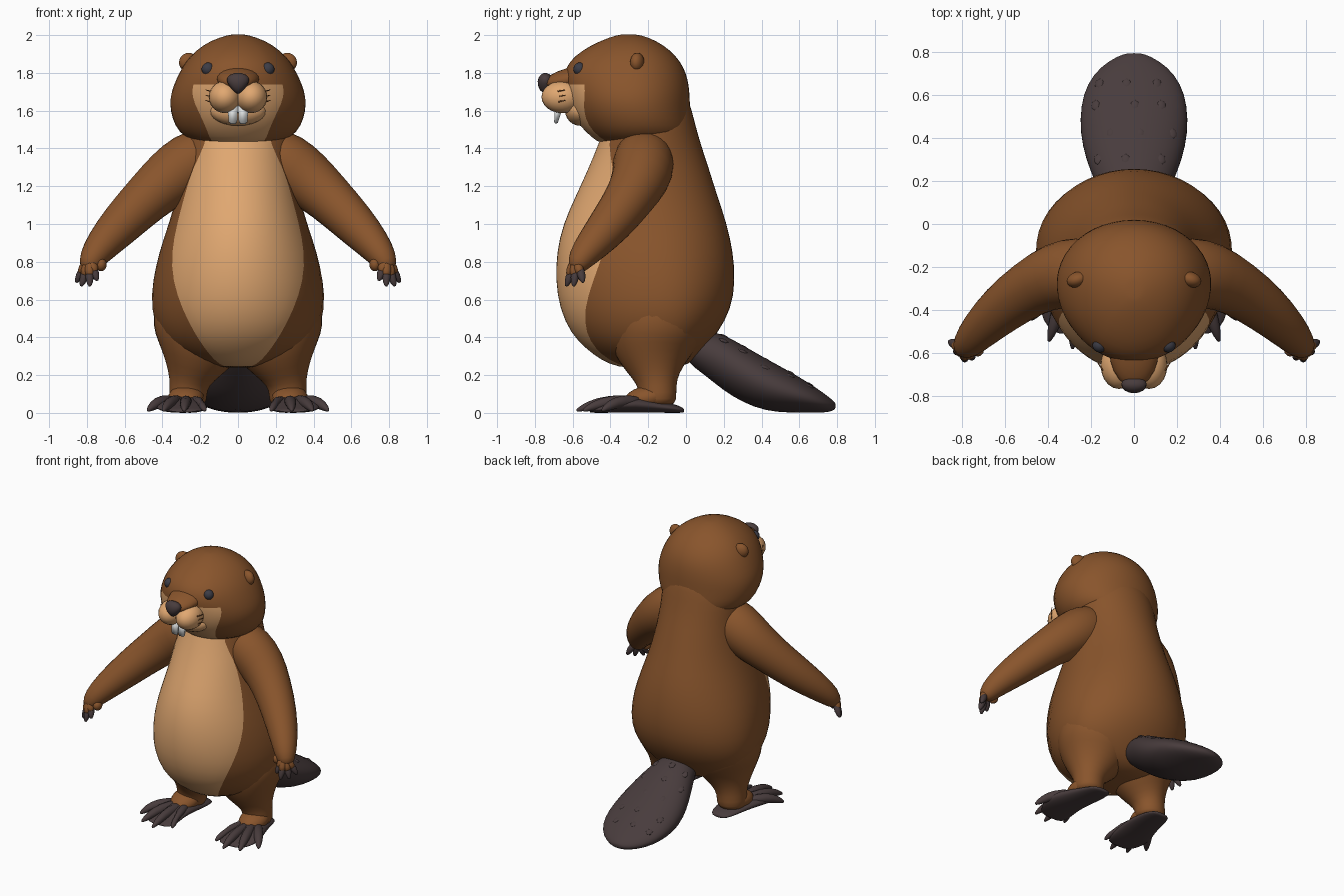
import bpy, bmesh, math, random
from mathutils import Vector

cube = bpy.data.objects.get("Cube")
if cube:
    bpy.data.objects.remove(cube)


def material(name, rgb, rough=0.8):
    m = bpy.data.materials.new(name)
    m.use_nodes = True
    m.diffuse_color = (*rgb, 1)
    node = m.node_tree.nodes["Principled BSDF"]
    node.inputs["Base Color"].default_value = (*rgb, 1)
    node.inputs["Roughness"].default_value = rough
    return m


BROWN = material("brown fur", (0.25, 0.09, 0.025))
CREAM = material("cream fur", (0.75, 0.39, 0.165))
DARK = material("dark skin", (0.065, 0.045, 0.046))
EYE = material("eye grey", (0.045, 0.045, 0.06))
TOOTH = material("tooth white", (0.72, 0.74, 0.74))


def finish(name, bm, mats, subdiv=0):
    bmesh.ops.recalc_face_normals(bm, faces=bm.faces)
    for f in bm.faces:
        f.smooth = True
    mesh = bpy.data.meshes.new(name)
    bm.to_mesh(mesh)
    bm.free()
    ob = bpy.data.objects.new(name, mesh)
    bpy.context.collection.objects.link(ob)
    for m in mats:
        mesh.materials.append(m)
    if subdiv:
        ob.modifiers.new("smooth", 'SUBSURF').levels = subdiv
        ob.modifiers["smooth"].render_levels = subdiv
    return ob


def loft(name, rings, mats, rule=None, subdiv=1):
    """Skin closed rings of points; rule(column, ring) picks the material."""
    bm = bmesh.new()
    rows = [[bm.verts.new(p) for p in ring] for ring in rings]
    n = len(rows[0])
    for i in range(len(rows) - 1):
        for j in range(n):
            k = (j + 1) % n
            f = bm.faces.new((rows[i][j], rows[i][k], rows[i + 1][k], rows[i + 1][j]))
            if rule:
                f.material_index = rule(j, i)
    for row in (rows[0], rows[-1]):
        mid = bm.verts.new(sum((v.co for v in row), Vector()) / n)
        for j in range(n):
            bm.faces.new((row[j], row[(j + 1) % n], mid))
    return finish(name, bm, mats, subdiv)


def tube(name, path, mat, s=1, sides=10, subdiv=1):
    """Tapering limb through (x, y, z, radius) points, mirrored by s."""
    pts = [Vector((x * s, y, z)) for x, y, z, r in path]
    rings = []
    for i, p in enumerate(pts):
        d = (pts[min(i + 1, len(pts) - 1)] - pts[max(i - 1, 0)]).normalized()
        u = d.cross(Vector((0.3 * s, 1, 0.1))).normalized()
        v = d.cross(u)
        rings.append([p + path[i][3] * (u * math.cos(a) + v * math.sin(a))
                      for a in (math.tau * k / sides for k in range(sides))])
    return loft(name, rings, [mat], subdiv=subdiv)


def ball(name, loc, size, mat, rot=(0, 0, 0), seg=20):
    bm = bmesh.new()
    bmesh.ops.create_uvsphere(bm, u_segments=seg, v_segments=seg // 2 + 2, radius=1)
    ob = finish(name, bm, [mat])
    ob.location, ob.scale, ob.rotation_euler = loc, size, rot
    return ob


FRONT, BACK = 5, 9   # columns per side inside and outside the cream patch


def fur_ring(z, rx, yc, yf, yb, w):
    """Egg-shaped section whose columns follow the patch half-width w."""
    a = math.asin(min(w / rx, 0.95))
    half = [a * k / FRONT for k in range(FRONT)]
    half += [a + (math.pi - a) * k / BACK for k in range(BACK + 1)]
    angles = half + [-t for t in reversed(half[1:-1])]
    return [Vector((rx * math.sin(t), yc - math.cos(t) * ((yc - yf) if math.cos(t) > 0 else (yb - yc)), z))
            for t in angles]


COLS = 2 * (FRONT + BACK)


def in_patch(j):
    return j < FRONT or j >= COLS - FRONT


# Torso: height, half width, centre, front, back, patch half width
torso = [(.24, .12, -.15, -.36, -.02, .07), (.28, .27, -.14, -.45, .05, .12),
         (.34, .37, -.13, -.53, .10, .165), (.42, .43, -.12, -.61, .17, .22),
         (.55, .468, -.12, -.67, .245, .29), (.70, .458, -.13, -.693, .265, .345),
         (.85, .422, -.15, -.688, .253, .355), (1.0, .37, -.17, -.655, .22, .325),
         (1.15, .325, -.19, -.585, .168, .285), (1.3, .30, -.20, -.515, .122, .24),
         (1.42, .29, -.21, -.465, .082, .165), (1.54, .29, -.21, -.42, .048, .15),
         (1.66, .25, -.2, -.38, .02, .14), (1.74, .15, -.2, -.3, -.04, .1)]
loft("torso", [fur_ring(*r) for r in torso], [BROWN, CREAM], lambda j, i: int(in_patch(j)))

# Head with the cream lower face
head = [(1.42, .20, -.25, -.45, .0, .13), (1.46, .29, -.25, -.50, .035, .145),
        (1.52, .34, -.25, -.565, .033, .165), (1.6, .363, -.27, -.61, .024, .205),
        (1.67, .365, -.28, -.63, .024, .24), (1.74, .342, -.28, -.645, .017, .24),
        (1.80, .315, -.28, -.645, .003, .2), (1.86, .28, -.28, -.62, -.027, .18),
        (1.92, .225, -.28, -.55, -.08, .14), (1.97, .15, -.29, -.455, -.155, .1),
        (2.003, .05, -.3, -.36, -.24, .03)]
loft("head", [fur_ring(*r) for r in head], [BROWN, CREAM],
     lambda j, i: int(in_patch(j) and head[i + 1][0] < 1.75))

# Snout
ball("nose_bridge", (0, -.58, 1.775), (.115, .18, .06), BROWN, (.2, 0, 0))
ball("chin", (0, -.56, 1.6), (.15, .08, .08), CREAM)
bm = bmesh.new()
bmesh.ops.create_uvsphere(bm, u_segments=16, v_segments=10, radius=1)
for v in bm.verts:   # rounded triangle, wide at the top
    v.co.x *= 0.75 + 0.35 * v.co.z
nose = finish("nose", bm, [DARK])
nose.location, nose.scale, nose.rotation_euler = (0, -.742, 1.745), (.072, .043, .055), (.15, 0, 0)

# Tail: y, half width, bottom, top
tail = [(.0, .10, .27, .42), (.1, .14, .20, .445), (.2, .185, .115, .415), (.3, .225, .055, .36),
        (.42, .253, .008, .29), (.55, .25, .0, .22), (.65, .22, .0, .16),
        (.73, .158, .0, .105), (.78, .075, .01, .065), (.792, .03, .025, .05)]
loft("tail", [[Vector((hw * math.cos(a), y, (lo + hi) / 2 + (hi - lo) / 2 * math.sin(a)))
               for a in (math.tau * k / 24 for k in range(24))]
              for y, hw, lo, hi in tail], [DARK])

# Raised scales on the upper side of the tail
random.seed(4)
for i, (y, hw, lo, hi) in enumerate(tail[2:7]):
    for fx in (-.6, 0, .6):
        fx += random.uniform(-.2, .2)
        z = (lo + hi) / 2 + (hi - lo) / 2 * math.sqrt(1 - fx * fx) - .008
        ball(f"tail_scale_{i}_{fx:.1f}", (fx * hw, y, z), (.022, .028, .009), DARK,
             (-.4, fx * .5, 0), seg=6)

for s, side in ((1, "left"), (-1, "right")):
    # Face details
    ball(f"{side}_muzzle", (s * .07, -.655, 1.672), (.085, .11, .085), CREAM)
    ball(f"{side}_eye", (s * .158, -.563, 1.82), (.035, .033, .035), EYE, seg=16)
    ball(f"{side}_ear", (s * .262, -.258, 1.856), (.052, .036, .05), BROWN, (0, s * .5, s * -.3))
    for k in (0, 1, 2):
        z = 1.70 - .028 * k
        tube(f"{side}_whisker_{k}", [(.13, -.695, z, .004), (.15, -.67, z + .004, .004),
                                     (.17, -.64, z + .01, .002)], BROWN, s, 5, 0)

    # Front teeth, bevelled wedges
    bm = bmesh.new()
    bmesh.ops.create_cube(bm, size=1)
    for v in bm.verts:
        v.co = Vector((v.co.x * (.056 if v.co.z > 0 else .044), v.co.y * (.045 if v.co.z > 0 else .018), v.co.z * .1))
    bmesh.ops.bevel(bm, geom=bm.edges[:], offset=.006, segments=2, affect='EDGES')
    tooth = finish(f"{side}_tooth", bm, [TOOTH])
    tooth.location, tooth.rotation_euler = (s * .027, -.68, 1.58), (-.2, 0, 0)

    # Arm, fingers and claws
    tube(f"{side}_arm", [(.04, -.21, 1.42, .07), (.15, -.22, 1.385, .145), (.25, -.225, 1.325, .172),
                         (.36, -.235, 1.245, .16), (.48, -.295, 1.14, .135), (.61, -.39, 1.01, .12),
                         (.72, -.495, .89, .094), (.775, -.56, .815, .072), (.80, -.585, .76, .045)], BROWN, s, 14)
    for k, (x, y, z) in enumerate(((.745, -.625, .70), (.785, -.635, .67), (.83, -.595, .67), (.858, -.545, .69))):
        base = Vector((.785, -.575, .82))
        tip = Vector((x, y, z))
        knuckle = base.lerp(tip, .55) + Vector((0, -.01, .005))
        tube(f"{side}_finger_{k}", [(*base, .03), (*knuckle, .03), (*base.lerp(tip, .6), .022)], BROWN, s, 8)
        tube(f"{side}_claw_{k}", [(*base.lerp(tip, .4), .022), (*base.lerp(tip, .7), .028), (*tip, .01)], DARK, s, 8)
    ball(f"{side}_thumb", (s * .725, -.58, .785), (.03, .035, .035), BROWN, seg=12)

    # Leg flowing out of the haunch
    tube(f"{side}_leg", [(.17, -.14, .68, .19), (.185, -.15, .56, .262), (.195, -.165, .43, .262),
                         (.208, -.175, .33, .222), (.238, -.165, .24, .155), (.257, -.155, .165, .106),
                         (.265, -.15, .10, .1), (.265, -.15, .04, .1)], BROWN, s, 20)
    ball(f"{side}_instep", (s * .275, -.205, .08), (.095, .125, .065), BROWN, (.2, 0, 0))

    # Webbed foot: y, centre, half width, height
    foot = [(-.01, .25, .05, .025), (-.05, .255, .085, .045), (-.15, .265, .1, .065), (-.27, .29, .12, .095),
            (-.37, .31, .135, .08), (-.45, .30, .125, .04), (-.51, .285, .09, .018)]
    loft(f"{side}_foot", [[Vector((s * (cx + hw * math.cos(a)), y, h / 2 + h / 2 * math.sin(a)))
                           for a in (math.tau * k / 16 for k in range(16))]
                          for y, cx, hw, h in foot], [DARK])
    for k, (x, y) in enumerate(((.175, -.51), (.285, -.58), (.395, -.545), (.478, -.445))):
        root = Vector((.24 + .03 * k, -.24, .055))
        tip = Vector((x, y, .012))
        tube(f"{side}_toe_{k}", [(*root, .035), (*(root.lerp(tip, .5) + Vector((0, 0, .032))), .038),
                                 (*(root.lerp(tip, .82) + Vector((0, 0, .018))), .029), (*tip, .009)], DARK, s, 8)
